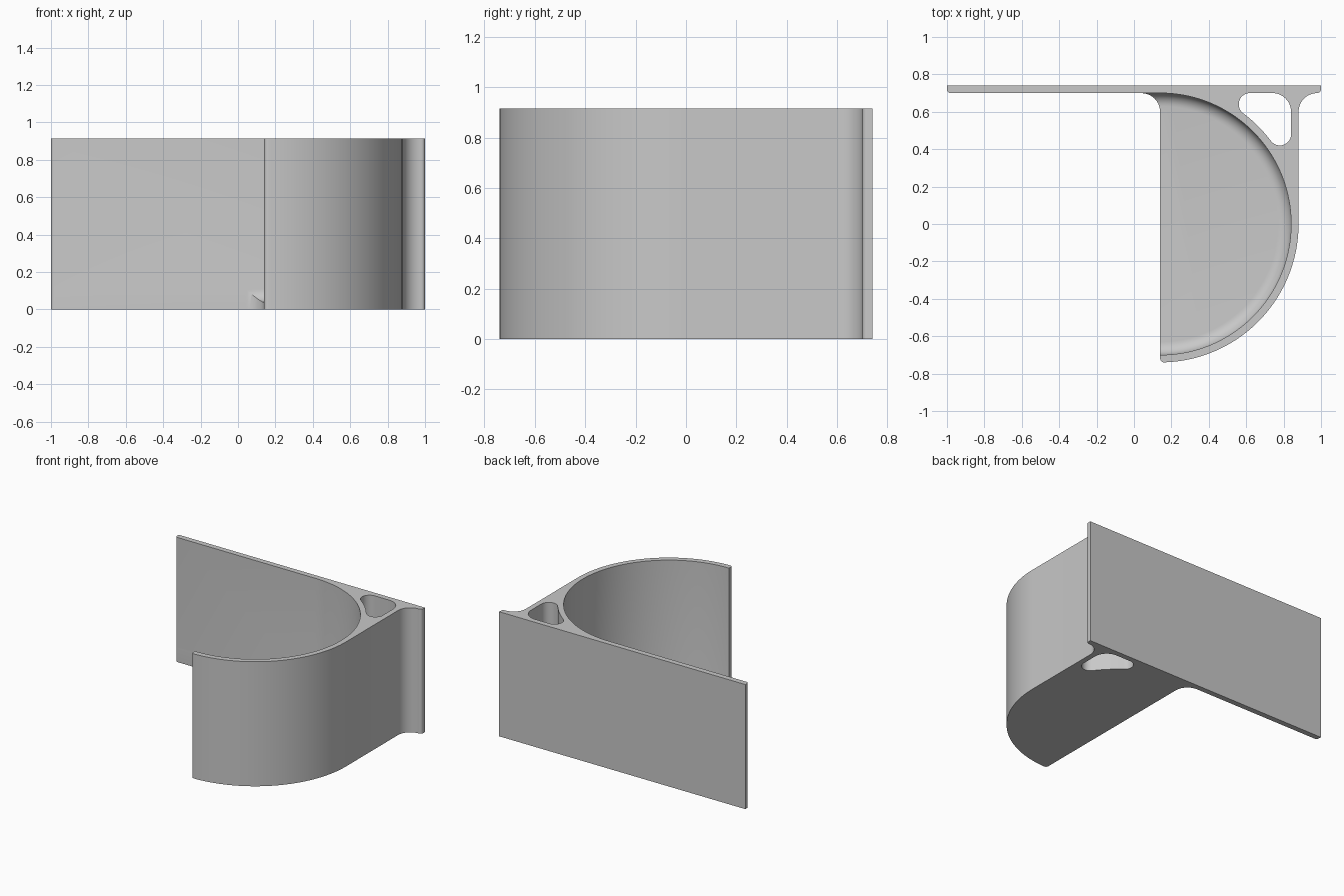
import bpy
import bmesh
import math

if "Cube" in bpy.data.objects:
    bpy.data.objects.remove(bpy.data.objects["Cube"])

HEIGHT = 0.915
CX = 0.14            # centre of the half-round tray
R_IN, R_OUT = 0.70, 0.74
FLOOR, FILLET = 0.04, 0.07


def arc(cx, cy, r, a0, a1, n):
    """Points on an arc, angles in degrees."""
    pts = []
    for i in range(n + 1):
        a = math.radians(a0 + (a1 - a0) * i / n)
        pts.append((cx + r * math.cos(a), cy + r * math.sin(a)))
    return pts


def loft(name, rings):
    """Solid from stacked (z, outline) rings with flat caps."""
    bm = bmesh.new()
    loops = [[bm.verts.new((x, y, z)) for x, y in pts] for z, pts in rings]
    n = len(loops[0])
    for low, high in zip(loops, loops[1:]):
        for i in range(n):
            j = (i + 1) % n
            bm.faces.new((low[i], low[j], high[j], high[i]))
    bm.faces.new(loops[0][::-1])
    bm.faces.new(loops[-1])
    bmesh.ops.recalc_face_normals(bm, faces=bm.faces)
    mesh = bpy.data.meshes.new(name)
    bm.to_mesh(mesh)
    bm.free()
    obj = bpy.data.objects.new(name, mesh)
    bpy.context.collection.objects.link(obj)
    return obj


def cut(target, cutter):
    mod = target.modifiers.new("cut", 'BOOLEAN')
    mod.operation = 'DIFFERENCE'
    mod.solver = 'EXACT'
    mod.object = cutter
    bpy.context.view_layer.objects.active = target
    bpy.ops.object.modifier_apply(modifier=mod.name)
    bpy.data.objects.remove(cutter)


# Outline of back plate, tray and blended corners
front = R_IN - 0.0005
outline = [(-1, 0.74), (1, 0.74)]
outline += arc(0.98, 0.72, 0.02, 0, -90, 5)               # plate right end
outline += arc(0.98, 0.60, 0.10, 90, 180, 14)             # outer blend
outline += arc(CX, 0, R_OUT, 0, -88, 56)                  # round outer wall
outline += arc(0.16, -0.72, 0.02, -95, -180, 5)           # wall tip
outline += arc(0.04, 0.60, front - 0.60, 0, 90, 14)       # floor blend to plate
outline += arc(-0.98, front + 0.02, 0.02, 270, 180, 5)    # plate left end
holder = loft("tray_holder", [(0, outline), (HEIGHT, outline)])


# Tray cavity with a rounded bottom edge, open to the left
def cavity_ring(r):
    return [(-1.2, -r)] + arc(CX, 0, r, -90, 90, 112) + [(-1.2, r)]


rings = []
for i in range(9):
    a = math.radians(90 * i / 8)
    rings.append((FLOOR + FILLET * (1 - math.cos(a)),
                  cavity_ring(R_IN - FILLET + FILLET * math.sin(a))))
rings.append((HEIGHT + 0.2, cavity_ring(R_IN)))
cut(holder, loft("tray_cutter", rings))

# Corner pocket that passes right through
pocket = arc(0.78, 0.48, 0.06, 216.87, 360, 14)
pocket += arc(0.74, 0.60, 0.10, 0, 90, 12)
pocket += arc(0.62, 0.64, 0.06, 90, 233.13, 14)
pocket += arc(CX, 0, R_OUT, 53.13, 36.87, 10)[1:-1]
cut(holder, loft("pocket_cutter", [(-0.1, pocket), (HEIGHT + 0.1, pocket)]))

# Colour and shading
grey = bpy.data.materials.new("light grey")
grey.diffuse_color = (0.58, 0.58, 0.58, 1)
grey.use_nodes = True
grey.node_tree.nodes["Principled BSDF"].inputs["Base Color"].default_value = grey.diffuse_color
holder.data.materials.clear()
holder.data.materials.append(grey)
for face in holder.data.polygons:
    face.material_index = 0
bpy.ops.object.select_all(action='DESELECT')
holder.select_set(True)
bpy.context.view_layer.objects.active = holder
bpy.ops.object.shade_smooth_by_angle(angle=math.radians(30))
